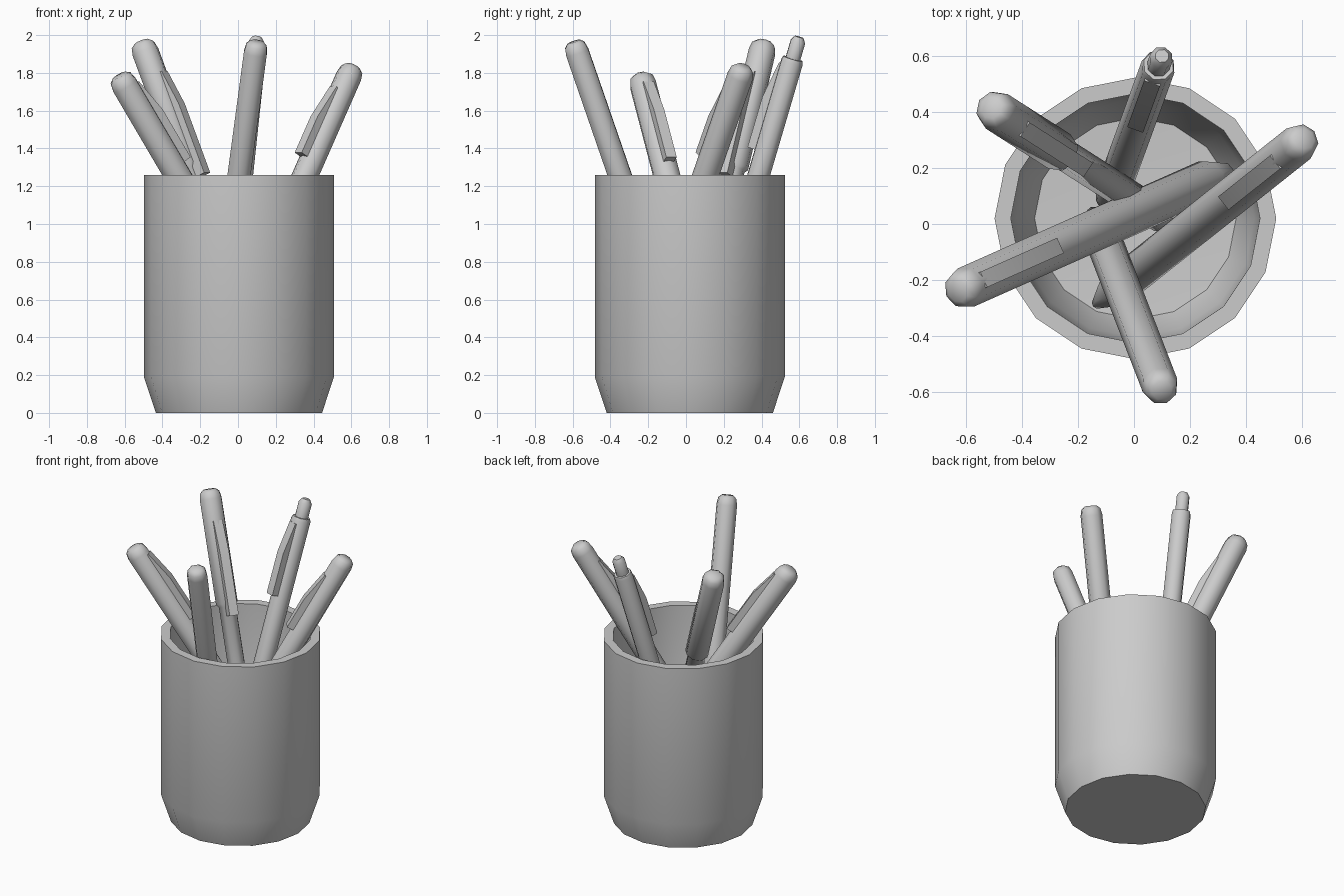
import bpy
import bmesh
import math
from mathutils import Vector, Matrix

cube = bpy.data.objects.get("Cube")
if cube:
    bpy.data.objects.remove(cube, do_unlink=True)

grey = bpy.data.materials.new("plain_grey")
grey.use_nodes = True
GREY = (0.6, 0.6, 0.6, 1)
grey.diffuse_color = GREY
grey.node_tree.nodes["Principled BSDF"].inputs["Base Color"].default_value = GREY


def finish(name, bm, matrix, angle):
    bmesh.ops.remove_doubles(bm, verts=bm.verts, dist=0.0005)
    bmesh.ops.recalc_face_normals(bm, faces=bm.faces)
    bm.transform(matrix)
    mesh = bpy.data.meshes.new(name)
    bm.to_mesh(mesh)
    bm.free()
    mesh.materials.append(grey)
    obj = bpy.data.objects.new(name, mesh)
    bpy.context.collection.objects.link(obj)
    bpy.ops.object.select_all(action='DESELECT')
    obj.select_set(True)
    bpy.context.view_layer.objects.active = obj
    bpy.ops.object.shade_smooth_by_angle(angle=math.radians(angle))
    return obj


def lathe(name, profile, sides, matrix, angle=50):
    """Turn (radius, height) points around z; both ends lie on the axis."""
    bm = bmesh.new()
    verts = [bm.verts.new((r, 0, z)) for r, z in profile]
    edges = [bm.edges.new(pair) for pair in zip(verts, verts[1:])]
    bmesh.ops.spin(bm, geom=verts + edges, cent=(0, 0, 0), axis=(0, 0, 1),
                   angle=math.tau, steps=sides, use_duplicate=False)
    return finish(name, bm, matrix, angle)


def pen_frame(tip, foot):
    """Origin at the upper end, z down the pen, x on its upper side."""
    z = (Vector(foot) - Vector(tip)).normalized()
    x = (Vector((0, 0, 1)) - z * z.z).normalized()
    y = z.cross(x)
    rot = Matrix((x, y, z)).transposed().to_4x4()
    return Matrix.Translation(tip) @ rot


def clip(name, matrix, start, end, r, rise):
    """Wedge on the upper side of the pen, swelling away from the body."""
    bm = bmesh.new()
    w = 0.03
    outline = [(r * 0.6, start), (r, start), (r + rise, start + 0.2),
               (r + rise, end), (r * 0.6, end)]
    face = bm.faces.new([bm.verts.new((x, -w, z)) for x, z in outline])
    side = bmesh.ops.extrude_face_region(bm, geom=[face])["geom"]
    bmesh.ops.translate(bm, vec=(0, 2 * w, 0),
                        verts=[v for v in side if isinstance(v, bmesh.types.BMVert)])
    finish(name, bm, matrix, 35)


def pen(name, tip, foot, r, cap=0, button=False, clip_span=None, rise=0.035):
    m = pen_frame(tip, foot)
    length = (Vector(foot) - Vector(tip)).length
    # Upper end: push button or rounded cap
    if button:
        profile = [(0, 0), (0.025, 0), (0.042, 0.025), (0.042, 0.12),
                   (r * 0.9, 0.12), (r, 0.14)]
    else:
        profile = [(0, 0), (r * 0.55, 0), (r * 0.88, 0.02), (r, 0.06)]
    # Optional cap ending in a step to a thinner barrel
    barrel = r
    if cap:
        barrel = r * 0.78
        profile += [(r, cap), (barrel, cap + 0.02)]
    # Tapered writing end
    profile += [(barrel, length - 0.2), (0.02, length - 0.02), (0, length)]
    lathe(name, profile, 8, m)
    if clip_span:
        clip(name + "_clip", m, *clip_span, r * 0.95, rise)


# Cup: chamfered foot, straight wall, flat rim, hollow inside
lathe("cup",
      [(0, 0), (0.44, 0), (0.503, 0.19), (0.503, 1.26), (0.445, 1.26),
       (0.425, 0.25), (0.36, 0.1), (0, 0.08)],
      16, Matrix.Translation((0.005, 0.02, 0)))

# Pens leaning on the rim
pen("back_right_pen", (-0.51, 0.415, 1.965), (0.17, -0.02, 0.12), 0.073,
    cap=0.72, clip_span=(0.2, 0.8), rise=0.03)
pen("back_pen", (0.1, 0.6, 1.99), (-0.1, 0.05, 0.12), 0.062,
    button=True, clip_span=(0.16, 0.64))
pen("left_pen", (0.61, 0.305, 1.835), (-0.14, -0.29, 0.13), 0.069,
    clip_span=(0.16, 0.58))
pen("right_pen", (-0.63, -0.24, 1.785), (0.36, 0.2, 0.1), 0.074,
    clip_span=(0.08, 0.58))
pen("front_pen", (0.1, -0.595, 1.965), (-0.15, 0.05, 0.1), 0.066)
